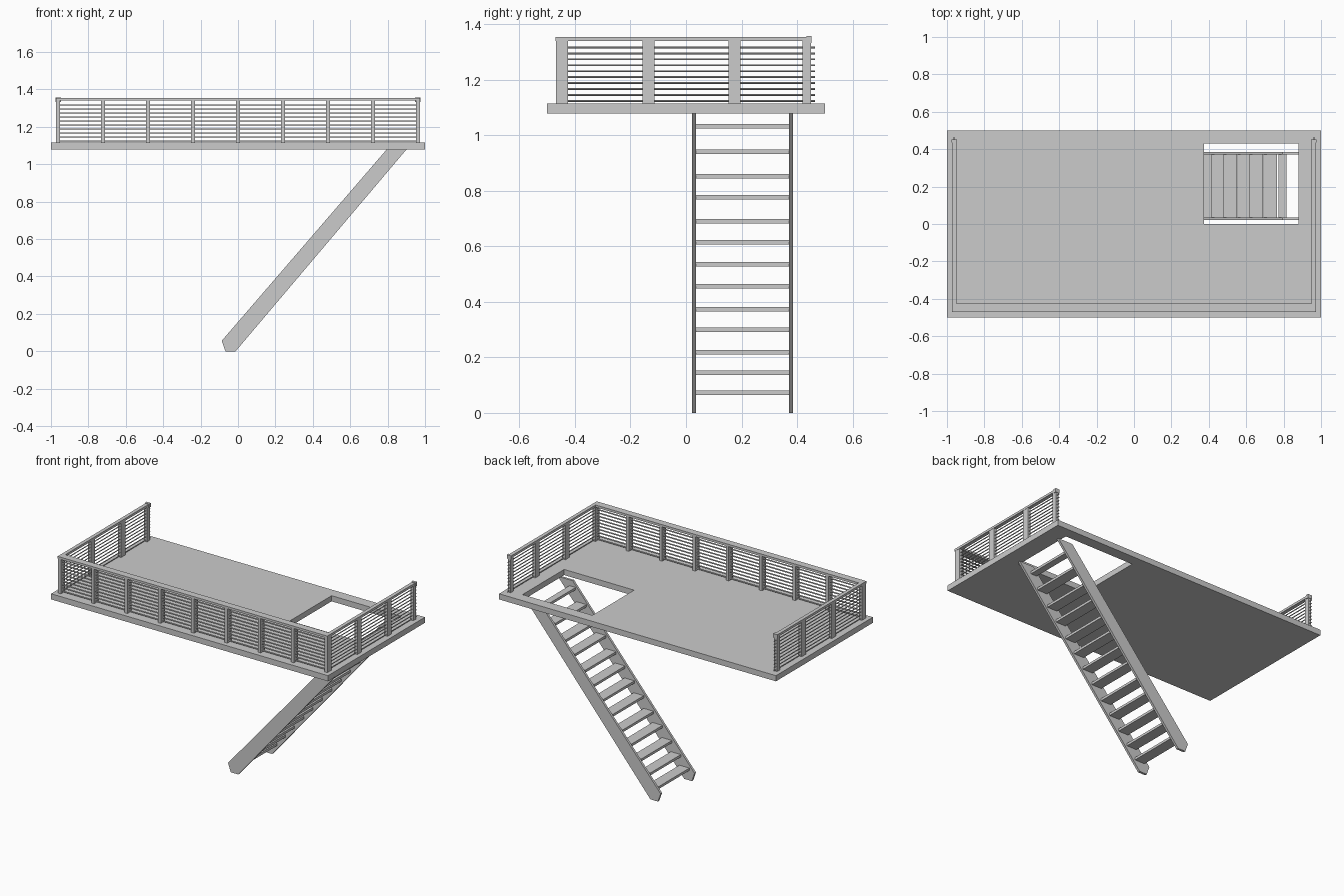
import bpy, bmesh
from mathutils import Matrix, Vector

if "Cube" in bpy.data.objects:
    bpy.data.objects.remove(bpy.data.objects["Cube"])


def mesh_object(name, bm):
    bmesh.ops.recalc_face_normals(bm, faces=bm.faces)
    me = bpy.data.meshes.new(name)
    bm.to_mesh(me)
    bm.free()
    ob = bpy.data.objects.new(name, me)
    bpy.context.collection.objects.link(ob)
    return ob


def boxes(name, spans):
    """One object from boxes given as (x0, x1, y0, y1, z0, z1)."""
    bm = bmesh.new()
    for x0, x1, y0, y1, z0, z1 in spans:
        m = Matrix.Translation(((x0 + x1) / 2, (y0 + y1) / 2, (z0 + z1) / 2))
        bmesh.ops.create_cube(bm, size=1, matrix=m @ Matrix.Diagonal((x1 - x0, y1 - y0, z1 - z0, 1)))
    return mesh_object(name, bm)


def prism(name, outline, offset):
    bm = bmesh.new()
    face = bm.faces.new([bm.verts.new(p) for p in outline])
    ext = bmesh.ops.extrude_face_region(bm, geom=[face])
    bmesh.ops.translate(bm, vec=Vector(offset),
                        verts=[v for v in ext["geom"] if isinstance(v, bmesh.types.BMVert)])
    return mesh_object(name, bm)


def rods(name, axis, start, end, offsets, radius, stretch=1):
    """Round horizontal rods, each placed at an (across, z) offset."""
    bm = bmesh.new()
    for across, z in offsets:
        mid = (start + end) / 2
        pos = (mid, across, z) if axis == "X" else (across, mid, z)
        rot = Matrix.Rotation(1.5707963, 4, "Y" if axis == "X" else "X")
        scale = Matrix.Diagonal((1, stretch, 1, 1)) if axis == "X" else Matrix.Identity(4)
        bmesh.ops.create_cone(bm, cap_ends=True, segments=8, radius1=radius, radius2=radius,
                              depth=end - start, matrix=Matrix.Translation(pos) @ scale @ rot)
    return mesh_object(name, bm)


# Platform slab with stair opening
Z0, Z1 = 1.078, 1.115
HX0, HX1, HY0, HY1 = 0.375, 0.88, 0.0, 0.43
bm = bmesh.new()
rings = []
for z in (Z0, Z1):
    for x0, x1, y0, y1 in ((-1, 1, -0.5, 0.5), (HX0, HX1, HY0, HY1)):
        rings.append([bm.verts.new((x, y, z)) for x, y in ((x0, y0), (x1, y0), (x1, y1), (x0, y1))])
for a, b in ((0, 1), (2, 3), (0, 2), (1, 3)):
    for i in range(4):
        j = (i + 1) % 4
        bm.faces.new((rings[a][i], rings[a][j], rings[b][j], rings[b][i]))
mesh_object("platform", bm)

# Railing posts
RAIL_Z, TOP = 1.34, 1.355
FY0, FY1 = -0.468, -0.426
SX, HALF = 0.962, 0.0105
front = [(-SX + i * SX / 4 - HALF, -SX + i * SX / 4 + HALF, FY0, FY1, Z1, RAIL_Z) for i in range(9)]
boxes("front_posts", front)
boxes("side_posts", [(s * SX - HALF, s * SX + HALF, y0, y1, Z1, RAIL_Z)
                     for s in (-1, 1)
                     for y0, y1 in ((-0.157, -0.114), (0.153, 0.196), (0.42, 0.45))])

# Top rails and their end caps
XO = SX + 0.012
XI = SX - 0.012
prism("top_rail", [(-XO, 0.452, RAIL_Z), (-XO, -0.47, RAIL_Z), (XO, -0.47, RAIL_Z), (XO, 0.452, RAIL_Z),
                   (XI, 0.452, RAIL_Z), (XI, -0.424, RAIL_Z), (-XI, -0.424, RAIL_Z), (-XI, 0.452, RAIL_Z)],
      (0, 0, TOP - RAIL_Z))
boxes("rail_end_caps", [(s * SX - 0.015, s * SX + 0.015, 0.435, 0.453, 1.333, 1.358) for s in (-1, 1)])

# Horizontal infill rods
levels = [1.124 + i * 0.0214 for i in range(10)]
rods("front_rods", "X", -SX, SX, [(-0.447, z) for z in levels], 0.0032, 2)
rods("side_rods", "Y", -0.447, 0.465, [(s * SX, z) for s in (-1, 1) for z in levels], 0.0032)

# Stair stringers
profile = [(-0.067, 0), (-0.013, 0), (0.9, Z0), (0.794, Z0), (-0.087, 0.056)]
for name, y in (("stringer_near", 0.021), ("stringer_far", 0.371)):
    prism(name, [(x, y, z) for x, z in profile], (0, 0.015, 0))

# Stair treads following the slope
tread_z = [0.072, 0.144, 0.219, 0.299, 0.374, 0.457, 0.536, 0.615, 0.691, 0.777, 0.853, 0.941]
spans = []
for z in tread_z:
    mid = -0.075 + 0.855 * z
    spans.append((mid - 0.036, mid + 0.036, 0.036, 0.371, z - 0.008, z + 0.008))
spans.append((0.772, 0.816, 0.036, 0.371, 1.024, 1.04))
boxes("treads", spans)
